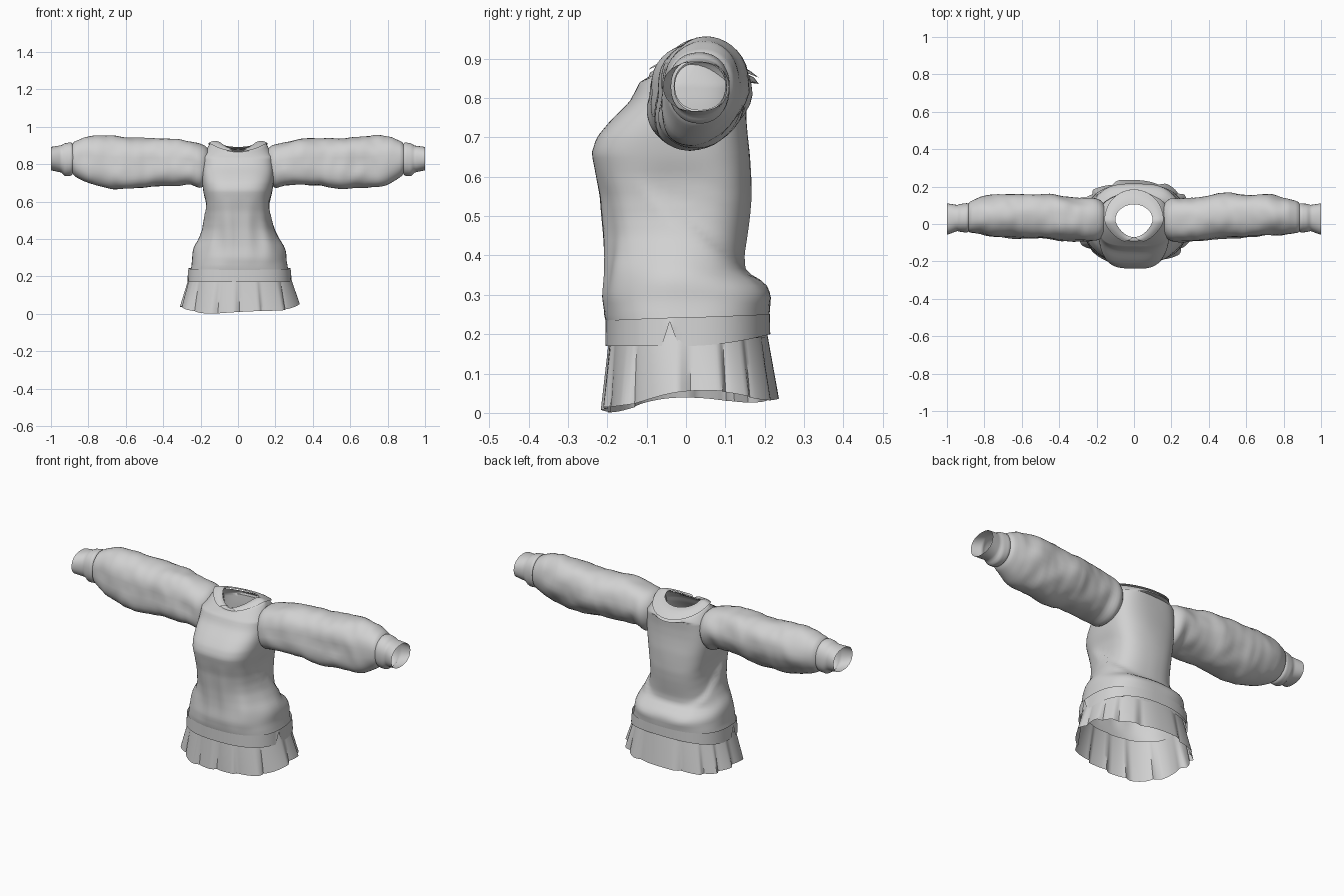
import bpy, math
from mathutils import Vector, noise

if "Cube" in bpy.data.objects:
    bpy.data.objects.remove(bpy.data.objects["Cube"])

cloth = bpy.data.materials.new("light_grey_cloth")
cloth.diffuse_color = (0.64, 0.64, 0.64, 1)
cloth.use_nodes = True
cloth.node_tree.nodes["Principled BSDF"].inputs["Base Color"].default_value = cloth.diffuse_color
N = 80


def loft(name, rows, closed=True, angle=50):
    """Skin rows of points into an open cloth surface."""
    n = len(rows[0])
    faces = []
    for r in range(len(rows) - 1):
        for i in range(n if closed else n - 1):
            j = (i + 1) % n
            faces.append((r * n + i, r * n + j, (r + 1) * n + j, (r + 1) * n + i))
    me = bpy.data.meshes.new(name)
    me.from_pydata([p for row in rows for p in row], [], faces)
    me.materials.append(cloth)
    ob = bpy.data.objects.new(name, me)
    bpy.context.collection.objects.link(ob)
    bpy.ops.object.select_all(action='DESELECT')
    ob.select_set(True)
    bpy.context.view_layer.objects.active = ob
    bpy.ops.object.shade_smooth_by_angle(angle=math.radians(angle))
    return ob


def sample(table, t):
    """Interpolate the columns of a table by its first column."""
    if t <= table[0][0]:
        return table[0][1:]
    for a, b in zip(table, table[1:]):
        if t <= b[0]:
            f = (t - a[0]) / (b[0] - a[0])
            return tuple(u + (v - u) * f for u, v in zip(a[1:], b[1:]))
    return table[-1][1:]


def power(v, e):
    return math.copysign(abs(v) ** e, v)


def step(t):
    t = min(1, max(0, t))
    return t * t * (3 - 2 * t)


def wrinkle(x, y, z, amount):
    return amount * noise.noise(Vector((x, y, z)))


def angles(n=N):
    return [2 * math.pi * i / n for i in range(n)]   # 0 is the front, then +x


# ---- collar line, shared by collar and bodice
def neck(a, f, drop=0.0):
    c, s = math.cos(a), math.sin(a)
    back, front = max(-c, 0), max(c, 0)
    hx = (0.1 - 0.02 * front) + 0.058 * f
    y = 0.02 - (0.09 + 0.025 * f) * c if c > 0 else 0.02 - (0.085 + 0.08 * f) * c
    zi = 0.918 - 0.045 * front ** 1.5 - 0.028 * back
    zo = 0.912 - 0.044 * front ** 1.5 - 0.062 * back
    return (hx * s, y, zi + (zo - zi) * f - drop)


# ---- bodice: z, half width, front y, back y
body = [(0.19, 0.272, -0.195, 0.205), (0.25, 0.258, -0.208, 0.212),
        (0.30, 0.248, -0.212, 0.218), (0.33, 0.243, -0.208, 0.205),
        (0.36, 0.233, -0.205, 0.155), (0.40, 0.208, -0.205, 0.152),
        (0.45, 0.186, -0.208, 0.158), (0.50, 0.176, -0.213, 0.163),
        (0.55, 0.172, -0.217, 0.166), (0.60, 0.174, -0.227, 0.164),
        (0.66, 0.184, -0.237, 0.160), (0.70, 0.190, -0.224, 0.156),
        (0.74, 0.193, -0.192, 0.153), (0.79, 0.193, -0.143, 0.152),
        (0.84, 0.188, -0.118, 0.155)]


def body_point(a, z, grow=0.0):
    hw, yf, yb = sample(body, z)
    c, s = math.cos(a), math.sin(a)
    e = 0.78 - 0.13 * step((z - 0.4) / 0.2)
    y = (-yf if c > 0 else yb) * -power(c, e)
    # the blouse folds over diagonally from the chest side down to the back
    over = 0
    if 0.25 < z < 0.66:
        ease = step((z - 0.25) / 0.1) * step((0.66 - z) / 0.08)
        hw = sample(body, z + 0.35 * max(y, 0) * ease)[0]
        fold = 0.37 + 0.88 * (0.15 - y)
        over = 0.014 * (step((fold - z) / 0.03) - 0.4) * ease * step((y + 0.14) / 0.1)
        over *= abs(s) ** 0.5
    x = hw * power(s, e)
    y += (grow + over) * -c
    x += (grow + over) * s
    # soft vertical creases down the front
    if c > 0 and 0.25 < z < 0.62:
        y += 0.005 * math.sin((z - 0.25) / 0.37 * math.pi) * c * math.cos(x * 60)
    w = wrinkle(x * 6, y * 6, z * 4, 0.006) if z > 0.27 else 0
    return (x + 0.008 * step((0.5 - z) / 0.2) + w * s, y - w * c, z)


rows = [[body_point(a, 0.19 + 0.65 * k / 44) for a in angles()] for k in range(45)]
rows.append([neck(a, 1.0, 0.014) for a in angles()])
for f in (0.85, 0.5, 0.02):
    rows.append([neck(a, f, 0.004) for a in angles()])
loft("bodice", rows)

# ---- hem band with a small notch at each side
hem = []
for k in range(4):
    row = []
    for a in angles(144):
        c = math.cos(a)
        top = 0.243 - 0.008 * c
        bottom = 0.17 + 0.03 * max(0, -c) ** 1.5
        notch = max(0, 1 - abs(c - 0.13) / 0.085)
        bottom += (0.232 - bottom) * notch
        x, y, _ = body_point(a, 0.20, 0.008)
        tuck = 0.02 * k / 3
        row.append((x * (1 - tuck), y * (1 - tuck * 0.2), bottom + (top - bottom) * k / 3))
    hem.append(row)
loft("hem_band", hem)

# ---- pleated skirt, rows from the hem up
PLEATS = 13
skirt = []
for k in range(8, -1, -1):
    t = k / 8
    row = []
    for a in angles(180):
        c, s = math.cos(a), math.sin(a)
        u = (a * PLEATS / (2 * math.pi) + 0.3 * math.sin(3 * a)) % 1
        # each pleat rises slowly, then tucks back under quickly
        wave = u / 0.8 if u < 0.8 else (1 - u) / 0.2
        r = 1 - (0.02 + 0.06 * t) * (1 - wave ** 0.6)
        hx = 0.266 + 0.057 * t
        hy = (0.193 + 0.024 * t) if c > 0 else (0.205 + 0.035 * t)
        low = max(0, 0.017 - 0.013 * c + 0.024 * s * s + 0.008 * s
                  + 0.007 * math.sin(4 * a + 1))
        z = 0.215 + (low - 0.215) * t
        row.append((0.009 + hx * r * power(s, 0.88), -hy * r * power(c, 0.88), z))
    skirt.append(row)
loft("pleated_skirt", skirt, angle=40)

# ---- sleeves: x, bottom z, top z, front y, back y
sleeve = [(0.15, 0.74, 0.865, -0.04, 0.09), (0.17, 0.695, 0.895, -0.075, 0.122),
          (0.20, 0.668, 0.908, -0.092, 0.138), (0.25, 0.688, 0.92, -0.092, 0.135),
          (0.33, 0.69, 0.932, -0.088, 0.14), (0.45, 0.68, 0.940, -0.08, 0.165),
          (0.58, 0.672, 0.945, -0.07, 0.16), (0.68, 0.668, 0.953, -0.065, 0.16),
          (0.76, 0.68, 0.956, -0.06, 0.15), (0.82, 0.705, 0.945, -0.05, 0.14),
          (0.865, 0.73, 0.925, -0.048, 0.125), (0.885, 0.745, 0.915, -0.045, 0.115),
          (0.892, 0.765, 0.895, -0.03, 0.10)]
# ---- cuffs
cuff = [(0.872, 0.77, 0.89, -0.028, 0.10), (0.89, 0.738, 0.917, -0.046, 0.112),
        (0.925, 0.735, 0.912, -0.044, 0.108), (0.945, 0.755, 0.90, -0.038, 0.102),
        (1.0, 0.767, 0.892, -0.058, 0.110)]


def tube(table, steps, side, droop, rough):
    rows = []
    x0, x1 = table[0][0], table[-1][0]
    for k in range(steps + 1):
        x = x0 + (x1 - x0) * k / steps
        zb, zt, yf, yb = sample(table, x)
        fade = min(1, (x1 - x) / 0.1, (x - x0) / 0.1)
        row = []
        for a in angles(40):
            c, s = math.cos(a), math.sin(a)
            y = (yf + yb) / 2 - (yb - yf) / 2 * power(c, 0.9)
            z = (zb + zt) / 2 + (zt - zb) / 2 * power(s, 0.9)
            # underside hangs towards the front
            y -= droop * max(0, -s) * fade
            w = wrinkle(side * x * 8, y * 8, z * 8, rough) * fade
            w += wrinkle(side * x * 20, y * 14, z * 14, rough * 0.35) * fade
            row.append((side * x, y - w * c, z + w * s))
        rows.append(row[::-1] if side > 0 else row)
    return rows


for side, label in ((1, "left"), (-1, "right")):
    loft(label + "_sleeve", tube(sleeve, 52, side, 0.035, 0.012))
    loft(label + "_cuff", tube(cuff, 16, side, 0.0, 0.005))

    # collar half, pointed at the front and meeting at the back
    flap = []
    for k in range(5):
        f = k / 4
        row = []
        for i in range(31):
            a = 0.04 + (math.pi - 0.04) * i / 30
            # corner leans away from the centre front
            a += 0.30 * f * (1 - i / 30) ** 3
            reach = 1.0 + 0.25 * max(0, 1 - i / 8)
            x, y, z = neck(a, f * reach)
            row.append((side * x, y, z + 0.002 + 0.008 * math.sin(f * math.pi)))
        flap.append(row[::-1] if side > 0 else row)
    loft(label + "_collar", flap, closed=False)
